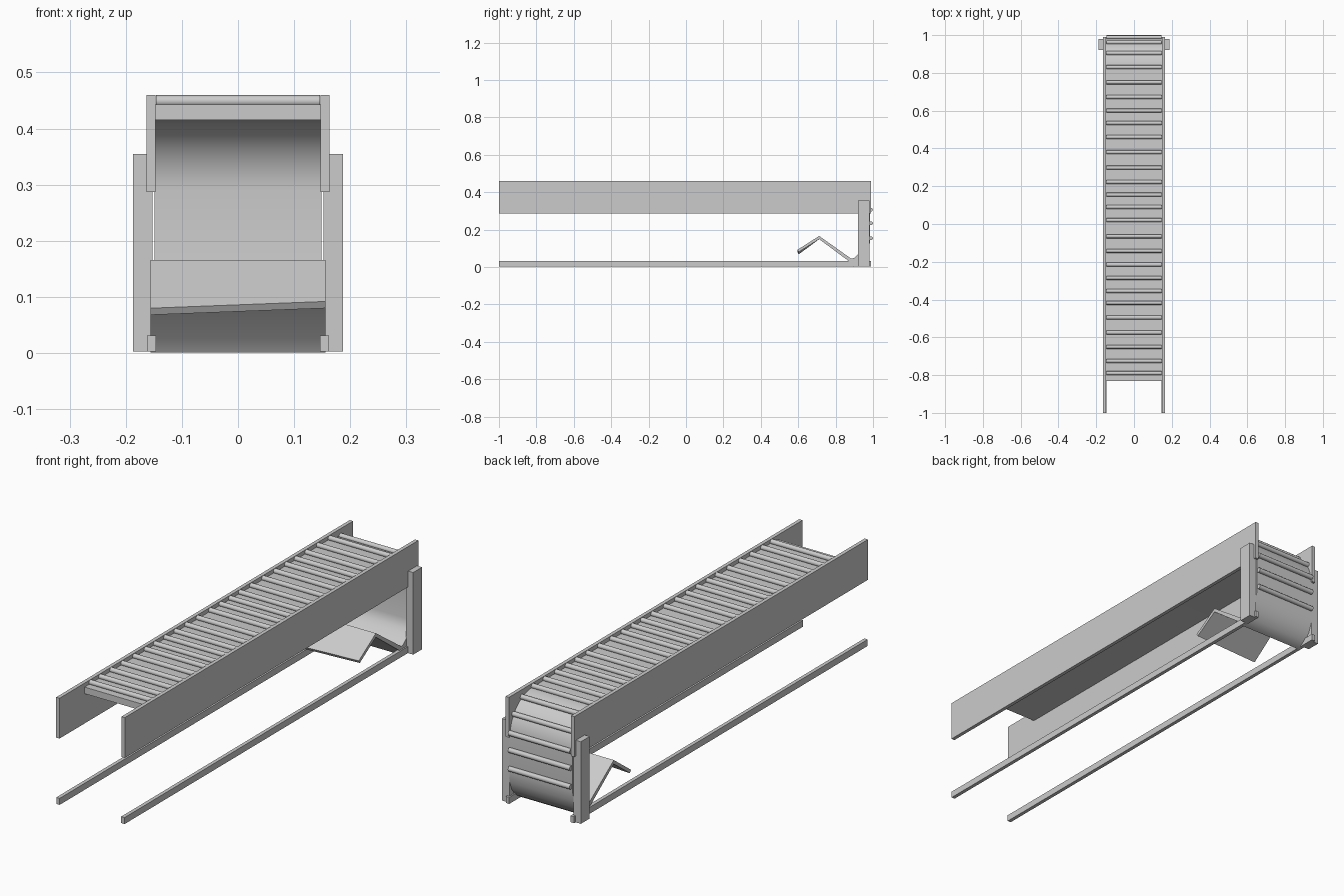
import bpy, bmesh, math

if "Cube" in bpy.data.objects:
    bpy.data.objects.remove(bpy.data.objects["Cube"])


def box(name, x0, x1, y0, y1, z0, z1):
    bpy.ops.mesh.primitive_cube_add(size=1, location=((x0 + x1) / 2, (y0 + y1) / 2, (z0 + z1) / 2))
    ob = bpy.context.object
    ob.name = name
    ob.scale = (x1 - x0, y1 - y0, z1 - z0)
    return ob


def smooth(ob, angle=35):
    bpy.ops.object.select_all(action='DESELECT')
    ob.select_set(True)
    bpy.context.view_layer.objects.active = ob
    bpy.ops.object.shade_smooth_by_angle(angle=math.radians(angle))


# Side boards, floor rails and rear posts, one of each per side
for side, tag in ((-1, "left"), (1, "right")):
    for part, xa, xb, y0, y1, z0, z1 in (
            ("side_board", 0.147, 0.163, -1.0, 0.99, 0.287, 0.46),
            ("floor_rail", 0.146, 0.162, -1.0, 0.99, 0.003, 0.031),
            ("rear_post", 0.152, 0.187, 0.92, 0.98, 0.003, 0.355)):
        x0, x1 = sorted((side * xa, side * xb))
        box(f"{part}_{tag}", x0, x1, y0, y1, z0, z1)

# Belt profile: flat top, rounded rear drop, curl at the floor, folded tray
CY, CZ, R, T = 0.83, 0.29, 0.153, 0.028


def arc(r):
    return [(CY + r * math.sin(math.radians(a)), CZ + r * math.cos(math.radians(a)))
            for a in range(0, 91, 6)]


outer = [(-0.83, CZ + R)] + arc(R) + [
    (0.983, 0.13), (0.978, 0.09), (0.963, 0.052), (0.938, 0.021), (0.912, 0.004), (0.895, 0.001),
    (0.878, 0.026), (0.712, 0.149), (0.603, 0.068)]
inner = [(-0.83, CZ + R - T)] + arc(R - T) + [
    (0.955, 0.13), (0.951, 0.11), (0.943, 0.093), (0.928, 0.075), (0.912, 0.06), (0.898, 0.048),
    (0.884, 0.044), (0.712, 0.166), (0.596, 0.08)]

bm = bmesh.new()
n = len(outer)
rows = []
for i, pair in enumerate(zip(outer, inner)):
    w = 0.149 if i < n - 8 else 0.156
    (yo, zo), (yi, zi) = pair
    tilt = 0.006 if i == n - 1 else 0.0
    rows.append([bm.verts.new(p) for p in (
        (-w, yo, zo), (w, yo, zo + 2 * tilt), (w, yi, zi + 2 * tilt), (-w, yi, zi))])
for a, b in zip(rows, rows[1:]):
    for k in range(4):
        m = (k + 1) % 4
        bm.faces.new((a[k], a[m], b[m], b[k]))
bm.faces.new(rows[0])
bm.faces.new(rows[-1])
bmesh.ops.recalc_face_normals(bm, faces=bm.faces)
me = bpy.data.meshes.new("belt")
bm.to_mesh(me)
bm.free()
belt = bpy.data.objects.new("belt_and_tray", me)
bpy.context.collection.objects.link(belt)
smooth(belt)

# Round slats across the belt: irregular spacing on top, then round the drop
OUT, RAD = 0.006, 0.0105
steps = (0.063, 0.070, 0.079, 0.081, 0.077)
ys = [-0.79, -0.725, -0.65, -0.575, -0.495, -0.417, -0.355, -0.285, -0.215, -0.142, -0.065,
      0.02, 0.09, 0.155, 0.222, 0.298, 0.38, 0.46, 0.535, 0.6, 0.672, 0.75, 0.83]
spots = [(y, CZ + R + OUT) for y in ys]
for deg in (28, 56, 84):
    a = math.radians(deg)
    spots.append((CY + (R + OUT) * math.sin(a), CZ + (R + OUT) * math.cos(a)))
spots += [(CY + R + OUT, 0.234), (CY + R + OUT, 0.154)]
for i, (y, z) in enumerate(spots):
    bpy.ops.mesh.primitive_cylinder_add(vertices=12, radius=RAD, depth=0.293,
                                        location=(0, y, z), rotation=(0, math.pi / 2, 0))
    slat = bpy.context.object
    slat.name = f"belt_slat_{i + 1}"
    smooth(slat)
